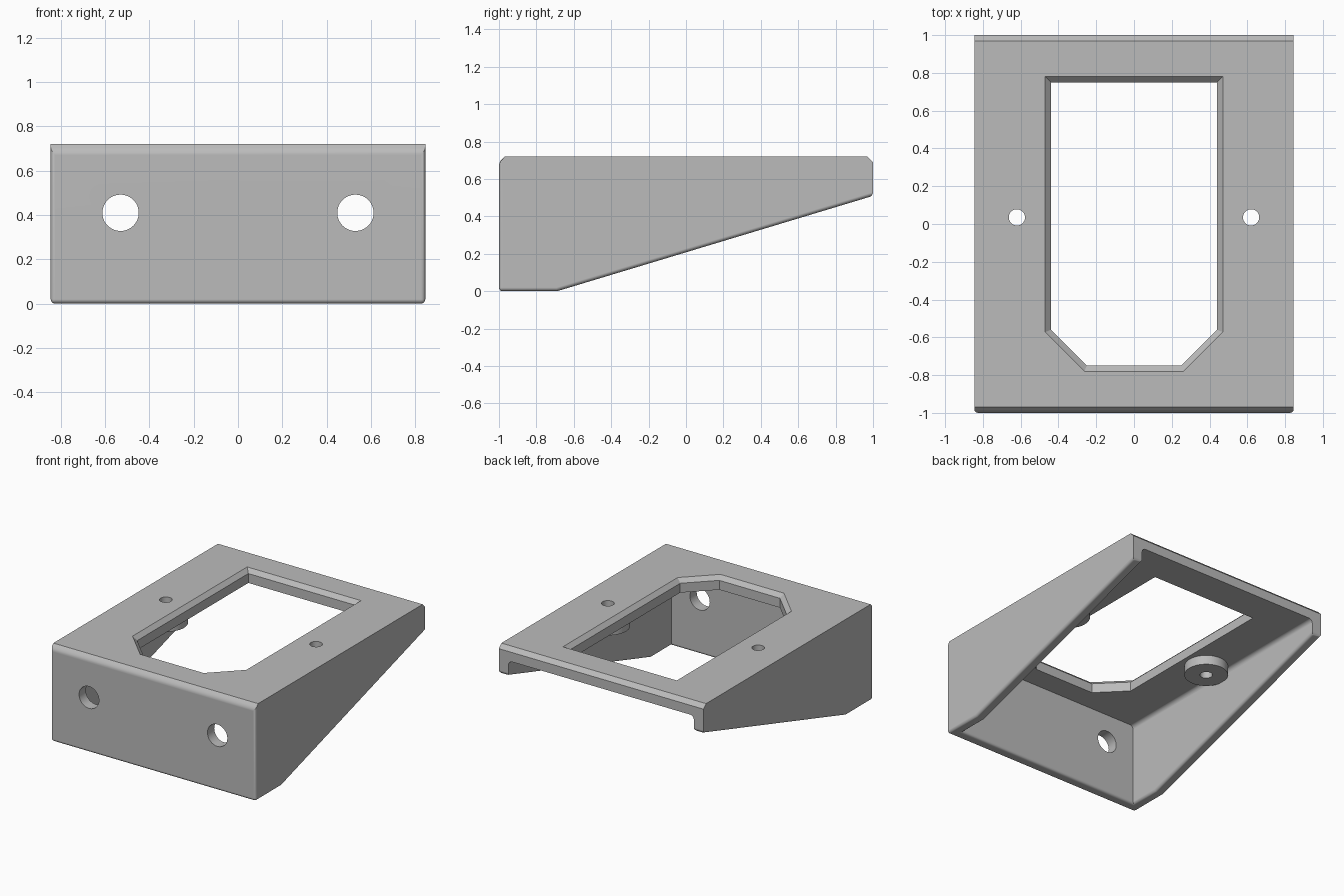
import bpy, bmesh, math
from mathutils import Matrix, Vector

cube = bpy.data.objects.get("Cube")
if cube:
    bpy.data.objects.remove(cube, do_unlink=True)

W, WALL, TOP, CEIL = 0.845, 0.08, 0.72, 0.62

grey = bpy.data.materials.new("light_grey")
grey.use_nodes = True
grey.diffuse_color = (0.5, 0.5, 0.5, 1)
grey.node_tree.nodes["Principled BSDF"].inputs["Base Color"].default_value = (0.5, 0.5, 0.5, 1)


def make(name, bm):
    bmesh.ops.recalc_face_normals(bm, faces=bm.faces)
    mesh = bpy.data.meshes.new(name)
    bm.to_mesh(mesh)
    bm.free()
    mesh.materials.append(grey)
    obj = bpy.data.objects.new(name, mesh)
    bpy.context.collection.objects.link(obj)
    return obj


def loft(name, loops):
    """Closed solid through matching rings of points."""
    bm = bmesh.new()
    rings = [[bm.verts.new(p) for p in ring] for ring in loops]
    n = len(rings[0])
    for a, b in zip(rings, rings[1:]):
        for i in range(n):
            j = (i + 1) % n
            bm.faces.new((a[i], a[j], b[j], b[i]))
    bm.faces.new(rings[0])
    bm.faces.new(rings[-1])
    return make(name, bm)


def cylinder(name, centre, radius, depth, along_y=False):
    bm = bmesh.new()
    m = Matrix.Translation(centre)
    if along_y:
        m = m @ Matrix.Rotation(math.pi / 2, 4, 'X')
    bmesh.ops.create_cone(bm, cap_ends=True, segments=48, radius1=radius,
                          radius2=radius, depth=depth, matrix=m)
    return make(name, bm)


def combine(target, tool, operation='DIFFERENCE'):
    tool.hide_render = True
    mod = target.modifiers.new("combine", 'BOOLEAN')
    mod.operation, mod.solver, mod.object = operation, 'EXACT', tool
    bpy.context.view_layer.objects.active = target
    bpy.ops.object.modifier_apply(modifier=mod.name)
    bpy.data.objects.remove(tool, do_unlink=True)


# Wedge body from its side profile
profile = [(-1, 0), (-0.69, 0), (1, 0.51), (1, 0.69), (0.97, TOP), (-0.97, TOP), (-1, 0.69)]
body = loft("sloped_housing", [[(x, y, z) for y, z in profile] for x in (-W, W)])

# Cavity, open below and at the back
inner = W - WALL
plan = [(-inner, -1 + WALL), (inner, -1 + WALL), (inner, 1.2), (-inner, 1.2)]
combine(body, loft("cavity", [[(x, y, z) for x, y in plan] for z in (-0.2, CEIL)]))


# Rounded rim, front corners and ceiling fillets
def is_rim(face):
    return face.normal.z < -0.5 and face.calc_center_median().z < 0.5


def round_edges(bm, rule, radius):
    bm.normal_update()
    edges = [e for e in bm.edges if len(e.link_faces) == 2 and rule(e)]
    bmesh.ops.bevel(bm, geom=edges, offset=radius, segments=4, profile=0.5,
                    affect='EDGES', clamp_overlap=True)


def outer_edge(e):
    rim = sum(is_rim(f) for f in e.link_faces) == 1
    front = all(v.co.y < -0.99 and abs(v.co.x) > W - 0.01 for v in e.verts)
    return rim or front


def ceiling_edge(e):
    return all(abs(v.co.z - CEIL) < 0.001 and abs(abs(v.co.x) - inner) < 0.001
               for v in e.verts) and abs(e.verts[0].co.y - e.verts[1].co.y) > 1


bm = bmesh.new()
bm.from_mesh(body.data)
round_edges(bm, ceiling_edge, 0.03)
round_edges(bm, outer_edge, 0.02)
bm.to_mesh(body.data)
bm.free()

# Screw bosses under the top plate, then all round holes
for s in (-1, 1):
    combine(body, cylinder("screw_boss", (s * 0.62, 0.035, 0.61), 0.15, 0.12), 'UNION')
for s in (-1, 1):
    combine(body, cylinder("screw_hole", (s * 0.62, 0.035, 0.6), 0.043, 0.6))
    combine(body, cylinder("front_hole", (s * 0.53, -0.96, 0.41), 0.082, 0.3, True))


# Window with clipped front corners and a chamfered upper edge
def window(grow, z):
    x, y, c = 0.44 + grow, 0.75 + grow, 0.19 + grow * 0.59
    return [(-x, y, z), (-x, -y + c, z), (-x + c, -y, z),
            (x - c, -y, z), (x, -y + c, z), (x, y, z)]


combine(body, loft("window_cutter", [window(0, 0.5), window(0, 0.69), window(0.06, 0.75)]))

# Smooth rounded edges with flat panels
bpy.ops.object.select_all(action='DESELECT')
body.select_set(True)
bpy.context.view_layer.objects.active = body
bpy.ops.object.shade_smooth_by_angle(angle=math.radians(28))
weighted = body.modifiers.new("flat_panels", 'WEIGHTED_NORMAL')
weighted.keep_sharp = True
